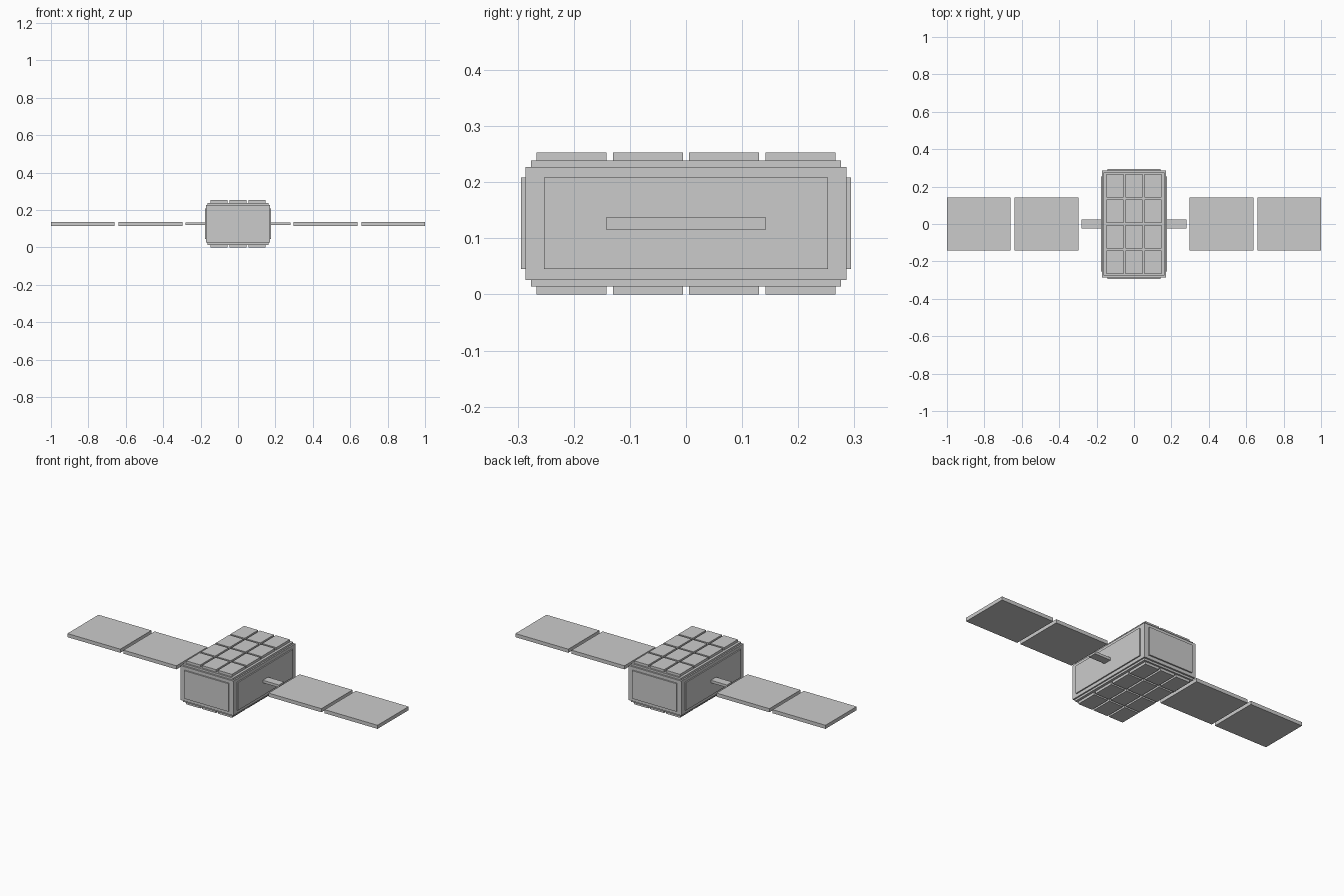
import bpy
import bmesh
from mathutils import Vector

if "Cube" in bpy.data.objects:
    bpy.data.objects.remove(bpy.data.objects["Cube"])


def box(name, x, y, z):
    """Box spanning the (min, max) ranges on each axis."""
    spans = (x, y, z)
    centre = Vector([(a + b) / 2 for a, b in spans])
    size = Vector([b - a for a, b in spans])
    bm = bmesh.new()
    bmesh.ops.create_cube(bm, size=1)
    bmesh.ops.scale(bm, vec=size, verts=bm.verts)
    mesh = bpy.data.meshes.new(name)
    bm.to_mesh(mesh)
    bm.free()
    obj = bpy.data.objects.new(name, mesh)
    obj.location = centre
    bpy.context.collection.objects.link(obj)
    return obj


def span(sign, a, b):
    return tuple(sorted((sign * a, sign * b)))


MID_Z = 0.1265

# Main body
box("body", (-0.17, 0.17), (-0.286, 0.286), (0.026, 0.227))

for side, s in (("lower", -1), ("upper", 1)):
    # Stepped cover plate on the top and bottom
    z0, z1 = span(s, 0.1005, 0.112)
    box(side + "_plate", (-0.162, 0.162), (-0.276, 0.276), (MID_Z + z0, MID_Z + z1))
    # Grid of 3 x 4 cell tiles
    z0, z1 = span(s, 0.112, 0.1265)
    for i in range(3):
        for j in range(4):
            cx = (i - 1) * 0.102
            cy = (j - 1.5) * 0.136
            box(f"{side}_tile_{i}_{j}", (cx - 0.0455, cx + 0.0455),
                (cy - 0.0625, cy + 0.0625), (MID_Z + z0, MID_Z + z1))

# Raised panels on the front and back
for side, s in (("front", -1), ("back", 1)):
    box(side + "_panel", (-0.143, 0.143), span(s, 0.286, 0.294), (0.045, 0.208))

for side, s in (("left", -1), ("right", 1)):
    # Raised side panel and the arm leading to the wing
    box(side + "_panel", span(s, 0.17, 0.177), (-0.253, 0.253), (0.045, 0.208))
    box(side + "_arm", span(s, 0.177, 0.281), (-0.024, 0.024), (0.119, 0.134))
    # Solar wing in two sections
    box(side + "_inner_wing", span(s, 0.297, 0.638), (-0.143, 0.143), (0.116, 0.137))
    box(side + "_outer_wing", span(s, 0.659, 1.0), (-0.143, 0.143), (0.116, 0.137))
